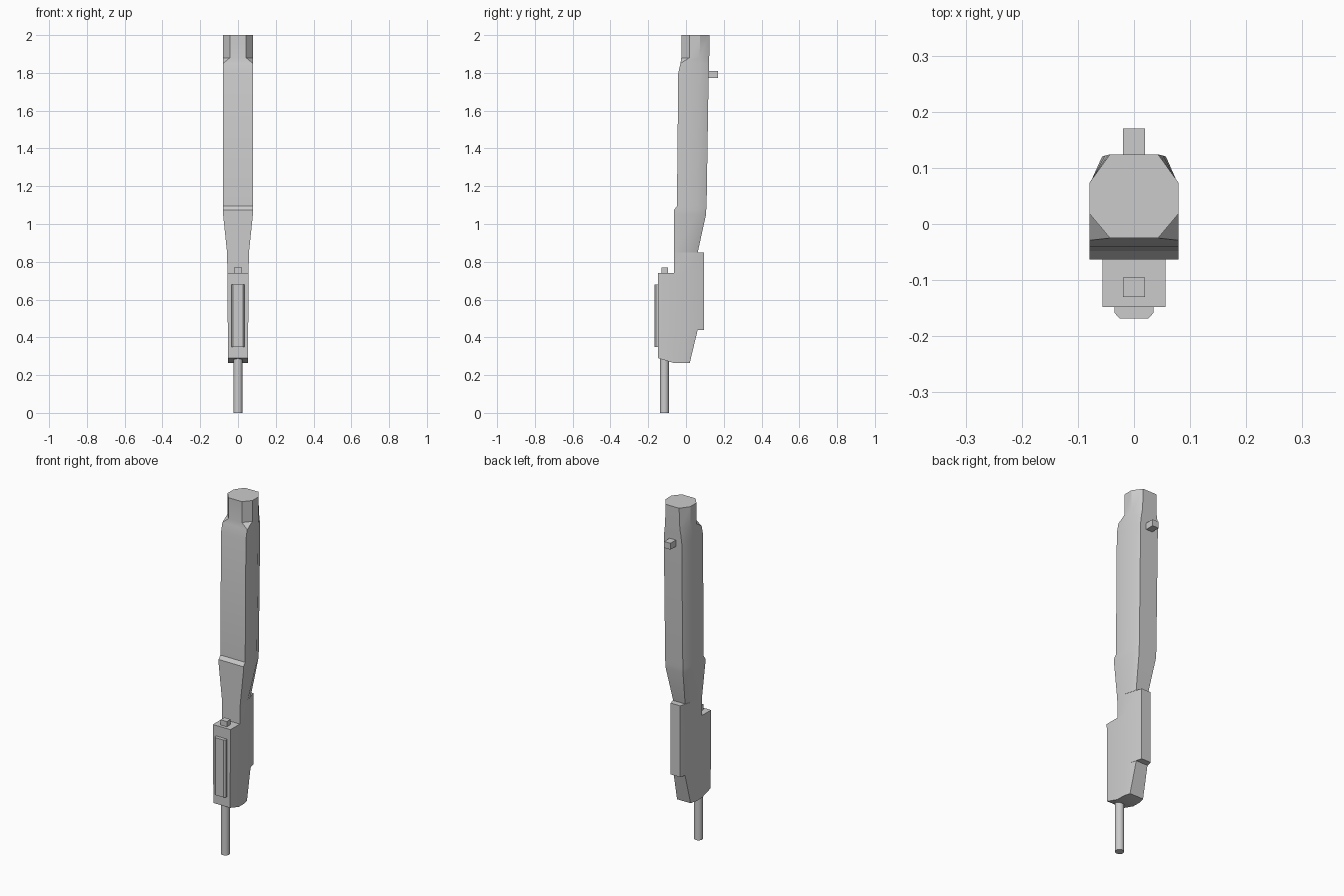
import bpy, bmesh
from mathutils import Vector

if "Cube" in bpy.data.objects:
    bpy.data.objects.remove(bpy.data.objects["Cube"])


def finish(name, bm, angle=0.55):
    bmesh.ops.recalc_face_normals(bm, faces=bm.faces)
    me = bpy.data.meshes.new(name)
    bm.to_mesh(me)
    bm.free()
    ob = bpy.data.objects.new(name, me)
    bpy.context.collection.objects.link(ob)
    bpy.ops.object.select_all(action='DESELECT')
    ob.select_set(True)
    bpy.context.view_layer.objects.active = ob
    bpy.ops.object.shade_smooth_by_angle(angle=angle)
    return ob


def loft(bm, rings):
    loops = [[bm.verts.new(p) for p in r] for r in rings]
    n = len(loops[0])
    for a, b in zip(loops, loops[1:]):
        for i in range(n):
            j = (i + 1) % n
            bm.faces.new((a[i], a[j], b[j], b[i]))
    bm.faces.new(loops[0][::-1])
    bm.faces.new(loops[-1])
    bmesh.ops.remove_doubles(bm, verts=bm.verts, dist=1e-5)


def box(name, lo, hi):
    bm = bmesh.new()
    loft(bm, [[(lo[0], lo[1], z), (hi[0], lo[1], z), (hi[0], hi[1], z), (lo[0], hi[1], z)]
              for z in (lo[2], hi[2])])
    return finish(name, bm)


# Main body sections: z, front half width, front y, side half width,
# side start y, side end y, back half width, back y
sections = [
    (0.265, .053, -.148, .053, -.148, -.020, .043, .020),
    (0.44, .054, -.148, .054, -.148, .000, .037, .062),
    (0.44, .054, -.148, .054, -.148, .000, .030, .096),
    (0.74, .056, -.148, .056, -.148, .000, .030, .096),
    (0.74, .056, -.063, .056, -.063, .000, .030, .096),
    (0.85, .058, -.063, .058, -.063, .000, .030, .096),
    (0.85, .058, -.063, .058, -.063, .005, .038, .062),
    (1.05, .079, -.063, .079, -.063, .055, .055, .106),
    (1.075, .079, -.063, .079, -.063, .056, .056, .107),
    (1.095, .079, -.048, .079, -.048, .057, .056, .109),
    (1.80, .079, -.041, .079, -.041, .070, .057, .120),
    (1.85, .079, -.029, .079, -.029, .071, .052, .122),
    (1.88, .043, -.025, .079, .018, .072, .047, .123),
    (2.00, .043, -.025, .079, .018, .074, .043, .124),
]
rings = []
for z, fx, yf, w, yc, ym, bx, yb in sections:
    half = [(fx, yf), (w, yc), (w, ym), (bx, yb)]
    rings.append([(x, y, z) for x, y in half] + [(-x, y, z) for x, y in half[::-1]])
bm = bmesh.new()
loft(bm, rings)
# Sloped front part of the underside
cut = bmesh.ops.bisect_plane(bm, geom=bm.verts[:] + bm.edges[:] + bm.faces[:],
                             plane_co=Vector((0, -.148, .29)),
                             plane_no=Vector((0, -.025, -.080)), clear_outer=True)
bmesh.ops.holes_fill(bm, edges=[e for e in bm.edges if e.is_boundary])
finish("main_body", bm)

# Chamfered rail on the front of the lower housing
bm = bmesh.new()
prof = [(-.035, -.146), (-.035, -.158), (-.026, -.168), (.026, -.168), (.035, -.158), (.035, -.146)]
loft(bm, [[(x, y, z) for x, y in prof] for z in (.35, .68)])
finish("front_rail", bm)

# Small blocks
box("top_button", (-.02, -.13, .735), (.02, -.095, .77))
box("rear_peg", (-.02, .11, 1.773), (.02, .17, 1.81))

# Round rod below
bm = bmesh.new()
bmesh.ops.create_cone(bm, cap_ends=True, segments=16, radius1=.024, radius2=.024, depth=.31)
bmesh.ops.translate(bm, verts=bm.verts, vec=(0, -.114, .155))
finish("bottom_rod", bm)
